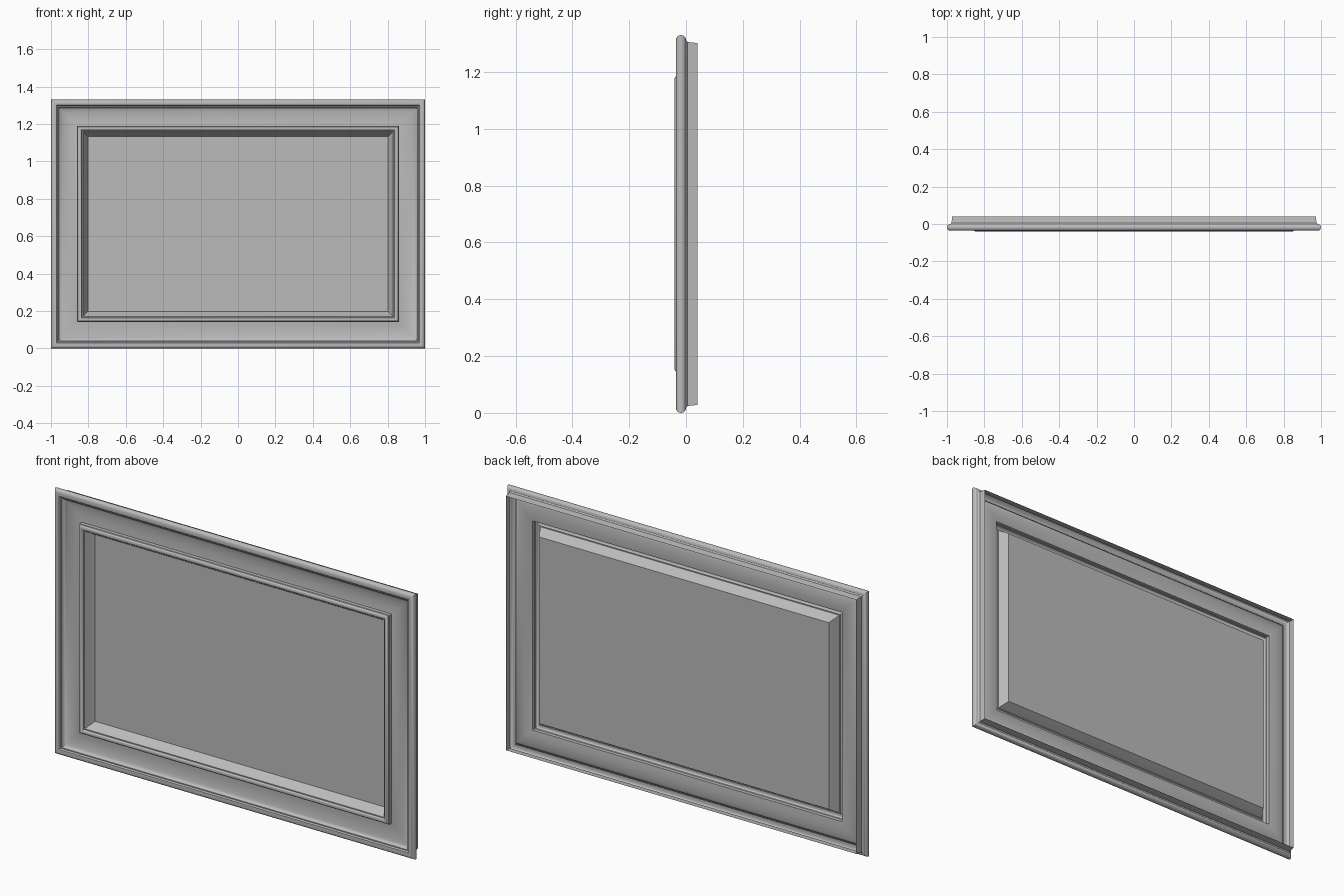
import bpy, bmesh, math

WIDTH, HEIGHT = 2.0, 1.33

if "Cube" in bpy.data.objects:
    bpy.data.objects.remove(bpy.data.objects["Cube"], do_unlink=True)

grey = bpy.data.materials.new("plain grey")
grey.use_nodes = True
colour = (0.5, 0.5, 0.5, 1)
grey.diffuse_color = colour
grey.node_tree.nodes["Principled BSDF"].inputs["Base Color"].default_value = colour


def arc(cx, cy, rx, ry, start, end, steps=8):
    """Points (inset, depth) on an ellipse, angles in degrees."""
    angles = [math.radians(start + (end - start) * i / steps) for i in range(steps + 1)]
    return [(cx + rx * math.cos(a), cy + ry * math.sin(a)) for a in angles]


def moulding(name, profile, fill=False):
    """Sweep a profile of (inset, depth) points round the mitred rectangle."""
    bm = bmesh.new()
    loops = []
    for inset, depth in profile:
        x, low, high = WIDTH / 2 - inset, inset, HEIGHT - inset
        corners = [(-x, low), (x, low), (x, high), (-x, high)]
        loops.append([bm.verts.new((cx, depth, cz)) for cx, cz in corners])
    for a, b in zip(loops, loops[1:]):
        for i in range(4):
            j = (i + 1) % 4
            bm.faces.new((a[i], a[j], b[j], b[i]))
    if fill:
        bm.faces.new(loops[-1])
    mesh = bpy.data.meshes.new(name)
    bm.to_mesh(mesh)
    bm.free()
    mesh.materials.append(grey)
    obj = bpy.data.objects.new(name, mesh)
    bpy.context.collection.objects.link(obj)
    bpy.ops.object.select_all(action="DESELECT")
    obj.select_set(True)
    bpy.context.view_layer.objects.active = obj
    bpy.ops.object.shade_smooth_by_angle(angle=math.radians(35))


# Side skirt behind the outer bead
skirt = [(0.028, 0.04), (0.024, 0.005), (0.018, 0.0)]
moulding("side_skirt", skirt)

# Rounded outer bead, ending in a small step
bead = arc(0.018, -0.018, 0.018, 0.018, 90, 270, 12)
bead += [(0.03, -0.034), (0.035, -0.028), (0.04, -0.028)]
moulding("outer_bead", bead)

# Hollow band, steep outside and nearly flat inside
cove = arc(0.105, -0.028, 0.065, 0.024, 180, 90, 10) + [(0.14, -0.01)]
moulding("hollow_band", cove)

# Inner bead on its step
inner = [(0.14, -0.01), (0.14, -0.028), (0.143, -0.03)]
inner += arc(0.154, -0.03, 0.011, 0.01, 180, 360, 10)
inner += [(0.17, -0.03)]
moulding("inner_bead", inner)

# Sloped recess and flat panel
moulding("recessed_panel", [(0.17, -0.03), (0.173, -0.024), (0.197, 0.015)], fill=True)
